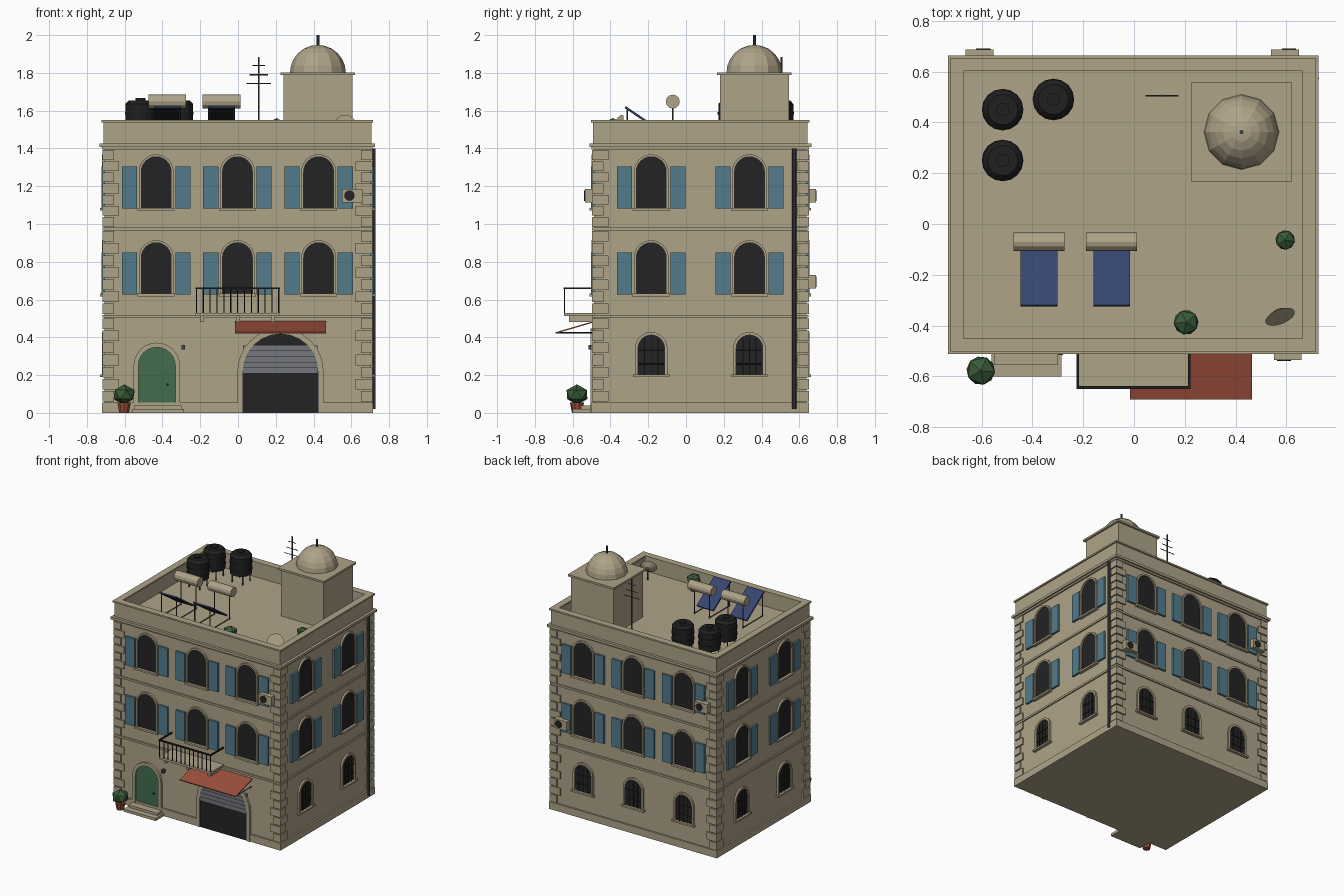
import bpy, bmesh, math
from mathutils import Matrix, Vector

if "Cube" in bpy.data.objects:
    bpy.data.objects.remove(bpy.data.objects["Cube"])

COLOURS = {
    "stone": (0.43, 0.37, 0.25), "dark_glass": (0.017, 0.017, 0.018),
    "teal_paint": (0.085, 0.20, 0.26), "door_green": (0.055, 0.15, 0.075),
    "leaf_green": (0.04, 0.105, 0.04), "terracotta": (0.33, 0.078, 0.046),
    "steel_grey": (0.18, 0.185, 0.21), "solar_blue": (0.037, 0.06, 0.16),
    "black_metal": (0.014, 0.014, 0.015), "pipe_grey": (0.06, 0.063, 0.066),
}
MATS = {}
for n, c in COLOURS.items():
    MATS[n] = bpy.data.materials.new(n)
    MATS[n].diffuse_color = (*c, 1)

PARTS = {}   # part name -> (bmesh, material name)
I = Matrix.Identity(4)
CX, CY, HX, HY = -0.003, 0.076, 0.704, 0.563   # wall centre and half sizes


def part(name, mat):
    return PARTS.setdefault(name, (bmesh.new(), mat))[0]


def box(name, mat, lo, hi, m=I):
    c = [(a + b) / 2 for a, b in zip(lo, hi)]
    s = [abs(b - a) for a, b in zip(lo, hi)]
    bmesh.ops.create_cube(part(name, mat), size=1,
                          matrix=m @ Matrix.Translation(c) @ Matrix.Diagonal((*s, 1)))


def rod(name, mat, a, b, r, n=8, r2=None, m=I):
    a, b = Vector(a), Vector(b)
    q = (b - a).to_track_quat('Z', 'Y').to_matrix().to_4x4()
    bmesh.ops.create_cone(part(name, mat), cap_ends=True, segments=n, radius1=r,
                          radius2=r if r2 is None else r2, depth=(b - a).length,
                          matrix=m @ Matrix.Translation((a + b) / 2) @ q)


def arch(w, z0, top, n=12):
    """Outline of a round-headed opening, from lower right round to lower left."""
    zs = top - w
    pts = [(w * math.cos(math.pi * i / n), zs + w * math.sin(math.pi * i / n)) for i in range(n + 1)]
    return [(w, z0)] + pts + [(-w, z0)]


def arch_panel(name, mat, m, u, w, z0, top, d0, d1):
    bm = part(name, mat)
    p = arch(w, z0, top)
    f = bm.faces.new([bm.verts.new(m @ Vector((u + x, -d0, z))) for x, z in p])
    g = bmesh.ops.extrude_face_region(bm, geom=[f])["geom"]
    step = m.to_3x3() @ Vector((0, d0 - d1, 0))
    bmesh.ops.translate(bm, verts=[v for v in g if isinstance(v, bmesh.types.BMVert)], vec=step)


def arch_frame(name, m, u, w, t, z0, top, d):
    bm = part(name, "stone")
    rings = [[bm.verts.new(m @ Vector((u + x, -y, z))) for x, z in arch(ww, z0, tt)]
             for ww, tt, y in ((w, top, 0), (w, top, d), (w + t, top + t, d), (w + t, top + t, 0))]
    n = len(rings[0])
    for k in range(4):
        a, b = rings[k], rings[(k + 1) % 4]
        for i in range(n - 1):
            bm.faces.new((a[i], a[i + 1], b[i + 1], b[i]))
    for i in (0, n - 1):
        bm.faces.new([r[i] for r in rings])


def slab(name, grow, z0, z1):
    box(name, "stone", (CX - HX - grow, CY - HY - grow, z0), (CX + HX + grow, CY + HY + grow, z1))


# Walls and horizontal bands
slab("walls", 0, 0, 1.43)
slab("plinth", 0.013, 0, 0.056)
for z in (0.504, 0.966):
    slab("string_course", 0.01, z, z + 0.015)
slab("cornice", 0.012, 1.395, 1.41)
slab("cornice", 0.025, 1.408, 1.427)

# Parapet around the flat roof
for g, t, z0, z1 in ((0.005, 0.036, 1.42, 1.54), (0.015, 0.052, 1.538, 1.55)):
    ox, oy = HX + g, HY + g
    for s in (-1, 1):
        box("parapet", "stone", (CX - ox, CY + s * oy, z0), (CX + ox, CY + s * (oy - t), z1))
        box("parapet", "stone", (CX + s * ox, CY - oy + t, z0), (CX + s * (ox - t), CY + oy - t, z1))

# Corner quoins, alternating long and short
for sx in (-1, 1):
    for sy in (-1, 1):
        for z0, z1 in ((0.056, 0.504), (0.519, 0.966), (0.981, 1.395)):
            h = (z1 - z0) / 7
            for i in range(7):
                lx, ly = (0.078, 0.05) if i % 2 else (0.05, 0.078)
                x, y = CX + sx * HX, CY + sy * HY
                box("quoins", "stone", (x + sx * 0.011, y + sy * 0.011, z0 + i * h + 0.004),
                    (x - sx * lx, y - sy * ly, z0 + (i + 1) * h - 0.004))


def wall_matrix(k):
    """Local x runs along the wall, local -y points outward."""
    r = Matrix.Rotation(k * math.pi / 2, 4, 'Z')
    return Matrix.Translation((CX, CY, 0)) @ r @ Matrix.Translation((0, -(HX if k % 2 else HY), 0))


# Windows, shutters and sills on all four sides
for k in range(4):
    m = wall_matrix(k)
    for u in ((-0.26, 0.26) if k % 2 else (-0.43, 0, 0.43)):
        for z in (0.625, 1.08):
            arch_panel("window_glass", "dark_glass", m, u, 0.08, z, z + 0.277, -0.005, 0.004)
            arch_frame("window_frame", m, u, 0.079, 0.013, z, z + 0.276, 0.014)
            box("window_sill", "stone", (u - 0.098, -0.024, z - 0.008), (u + 0.098, 0, z + 0.006), m)
            for s in (-1, 1):
                box("shutters", "teal_paint", (u + s * 0.101, -0.016, z + 0.003),
                    (u + s * 0.181, 0, z + 0.224), m)
        if k:
            arch_panel("window_glass", "dark_glass", m, u, 0.071, 0.198, 0.413, -0.005, 0.004)
            arch_frame("window_frame", m, u, 0.07, 0.016, 0.198, 0.412, 0.014)
            box("window_sill", "stone", (u - 0.096, -0.024, 0.19), (u + 0.096, 0, 0.203), m)
            for d in (-0.035, 0, 0.035):
                rod("window_grille", "black_metal", (u + d, -0.008, 0.2), (u + d, -0.008, 0.395), 0.003, 6, m=m)
            for z in (0.26, 0.33):
                rod("window_grille", "black_metal", (u - 0.07, -0.008, z), (u + 0.07, -0.008, z), 0.003, 6, m=m)

# Front door, steps and lamp
F = wall_matrix(0)
arch_panel("front_door", "door_green", F, -0.427, 0.099, 0.03, 0.347, -0.005, 0.006)
arch_frame("door_frame", F, -0.427, 0.098, 0.025, 0.03, 0.347, 0.016)
rod("door_knob", "black_metal", (-0.37, -0.005, 0.15), (-0.37, -0.016, 0.15), 0.007, m=F)
box("door_steps", "stone", (-0.56, -0.60, 0), (-0.285, -0.48, 0.02))
box("door_steps", "stone", (-0.55, -0.555, 0.018), (-0.30, -0.48, 0.038))
box("wall_lamp", "pipe_grey", (-0.298, -0.515, 0.335), (-0.28, -0.48, 0.36))

# Shop opening with half-raised roller shutter
arch_panel("shop_opening", "dark_glass", F, 0.228, 0.2, 0.003, 0.42, -0.005, 0.015)
arch_frame("shop_frame", F, 0.228, 0.2, 0.028, 0.0, 0.42, 0.018)
for i in range(5):
    z = 0.21 + i * 0.03
    box("roller_shutter", "steel_grey", (0.03, -0.018, z), (0.425, -0.002, z + 0.028), F)

# Sloping awning
bm = part("awning", "terracotta")
a = [bm.verts.new(p) for p in ((-0.016, -0.485, 0.487), (0.465, -0.485, 0.487),
                               (0.465, -0.69, 0.427), (-0.016, -0.69, 0.427))]
f = bm.faces.new(a)
g = bmesh.ops.extrude_face_region(bm, geom=[f])["geom"]
bmesh.ops.translate(bm, verts=[v for v in g if isinstance(v, bmesh.types.BMVert)], vec=(0, 0, -0.007))
for x in (-0.01, 0.459):
    rod("awning_arm", "black_metal", (x, -0.49, 0.424), (x, -0.685, 0.424), 0.003, 6)

# Balcony with brackets and railing
box("balcony_slab", "stone", (-0.225, -0.645, 0.513), (0.22, -0.48, 0.53))
for x in (-0.19, 0, 0.185):
    box("balcony_bracket", "stone", (x - 0.01, -0.62, 0.48), (x + 0.01, -0.48, 0.515))
for i in range(13):
    x = -0.22 + 0.436 * i / 12
    rod("balcony_railing", "black_metal", (x, -0.643, 0.53), (x, -0.643, 0.66), 0.0035, 6)
box("balcony_railing", "black_metal", (-0.226, -0.649, 0.655), (0.222, -0.638, 0.665))
for x in (-0.221, 0.217):
    box("balcony_railing", "black_metal", (x - 0.005, -0.645, 0.655), (x + 0.005, -0.49, 0.665))

# Air conditioners (wall, position along wall, height)
for k, u, z in ((0, 0.608, 1.15), (2, 0.605, 1.15), (2, -0.598, 0.695)):
    m = wall_matrix(k)
    box("air_conditioner", "stone", (u - 0.055, -0.048, z - 0.036), (u + 0.055, 0, z + 0.036), m)
    rod("air_conditioner_fan", "dark_glass", (u - 0.015, -0.045, z), (u - 0.015, -0.052, z), 0.028, 12, m=m)

# Downpipe on the right side
rod("downpipe", "pipe_grey", (0.717, 0.573, 0.02), (0.717, 0.573, 1.40), 0.011, 8)

# Stair house with dome and finial
PX, PY = 0.423, 0.362
box("stair_house", "stone", (PX - 0.182, PY - 0.182, 1.42), (PX + 0.182, PY + 0.182, 1.79))
box("stair_house_lip", "stone", (PX - 0.197, PY - 0.197, 1.788), (PX + 0.197, PY + 0.197, 1.803))
bm = part("dome", "stone")
bmesh.ops.create_uvsphere(bm, u_segments=12, v_segments=12, radius=0.148,
                          matrix=Matrix.Translation((PX, PY, 1.80)))
bmesh.ops.delete(bm, geom=[v for v in bm.verts if v.co.z < 1.79], context='VERTS')
rod("finial", "pipe_grey", (PX, PY, 1.93), (PX, PY, 2.0), 0.008)

# Water tanks on legs
for x, y in ((-0.517, 0.45), (-0.517, 0.25), (-0.317, 0.49)):
    rod("water_tank", "black_metal", (x, y, 1.50), (x, y, 1.635), 0.079, 16)
    rod("water_tank", "black_metal", (x, y, 1.635), (x, y, 1.655), 0.079, 16, 0.06)
    rod("water_tank", "black_metal", (x, y, 1.655), (x, y, 1.666), 0.026, 12)
    for z in (1.53, 1.58):
        rod("water_tank", "black_metal", (x, y, z), (x, y, z + 0.012), 0.082, 16)
    for sx in (-1, 1):
        for sy in (-1, 1):
            rod("tank_legs", "pipe_grey", (x + sx * 0.045, y + sy * 0.045, 1.42),
                (x + sx * 0.045, y + sy * 0.045, 1.51), 0.005, 6)

# Solar water heaters
for x in (-0.374, -0.088):
    tilt = Matrix.Translation((x, -0.214, 1.547)) @ Matrix.Rotation(-math.atan(0.68), 4, 'X')
    box("solar_panel", "solar_blue", (-0.072, -0.129, -0.003), (0.072, 0.129, 0.005), tilt)
    box("solar_panel_back", "black_metal", (-0.072, -0.129, -0.007), (0.072, 0.129, -0.003), tilt)
    rod("heater_tank", "stone", (x - 0.1, -0.07, 1.648), (x + 0.1, -0.07, 1.648), 0.037, 12)
    for s in (-0.065, 0.065):
        rod("heater_stand", "pipe_grey", (x + s, -0.07, 1.42), (x + s, -0.07, 1.62), 0.004, 6)
        rod("heater_stand", "pipe_grey", (x + s, -0.31, 1.42), (x + s, -0.31, 1.61), 0.004, 6)
        rod("heater_stand", "pipe_grey", (x + s, -0.31, 1.435), (x + s, -0.07, 1.435), 0.004, 6)

# Aerial
rod("aerial", "pipe_grey", (0.11, 0.505, 1.42), (0.11, 0.505, 1.885), 0.005, 6)
for z, w in ((1.84, 0.033), (1.79, 0.048), (1.743, 0.065)):
    rod("aerial", "pipe_grey", (0.11 - w, 0.505, z), (0.11 + w, 0.505, z), 0.003, 6)

# Satellite dish
c, d = Vector((0.573, -0.36, 1.52)), Vector((0.33, -0.82, 0.46)).normalized()
rod("satellite_dish", "stone", c - d * 0.018, c + d * 0.006, 0.025, 16, 0.062)
rod("dish_mast", "pipe_grey", (0.57, -0.345, 1.42), (0.57, -0.345, 1.51), 0.006, 6)

# Potted shrubs
for x, y, z, r in ((-0.603, -0.577, 0, 0.06), (0.205, -0.387, 1.43, 0.052), (0.595, -0.063, 1.43, 0.041)):
    rod("plant_pots", "terracotta", (x, y, z), (x, y, z + r * 0.9), r * 0.45, 10, r * 0.62)
    bmesh.ops.create_icosphere(part("shrubs", "leaf_green"), subdivisions=1, radius=r,
                               matrix=Matrix.Translation((x, y, z + r * 1.62))
                               @ Matrix.Rotation(0.5 + x, 4, 'Z') @ Matrix.Diagonal((1.05, 1.05, 0.9, 1)))

# Turn every part into an object
for name, (bm, mat) in PARTS.items():
    bmesh.ops.recalc_face_normals(bm, faces=bm.faces[:])
    me = bpy.data.meshes.new(name)
    bm.to_mesh(me)
    bm.free()
    me.materials.append(MATS[mat])
    bpy.context.collection.objects.link(bpy.data.objects.new(name, me))

for m in bpy.data.materials:
    if m.users and not m.is_grease_pencil:
        m.use_nodes = True
        m.node_tree.nodes["Principled BSDF"].inputs["Base Color"].default_value = m.diffuse_color
